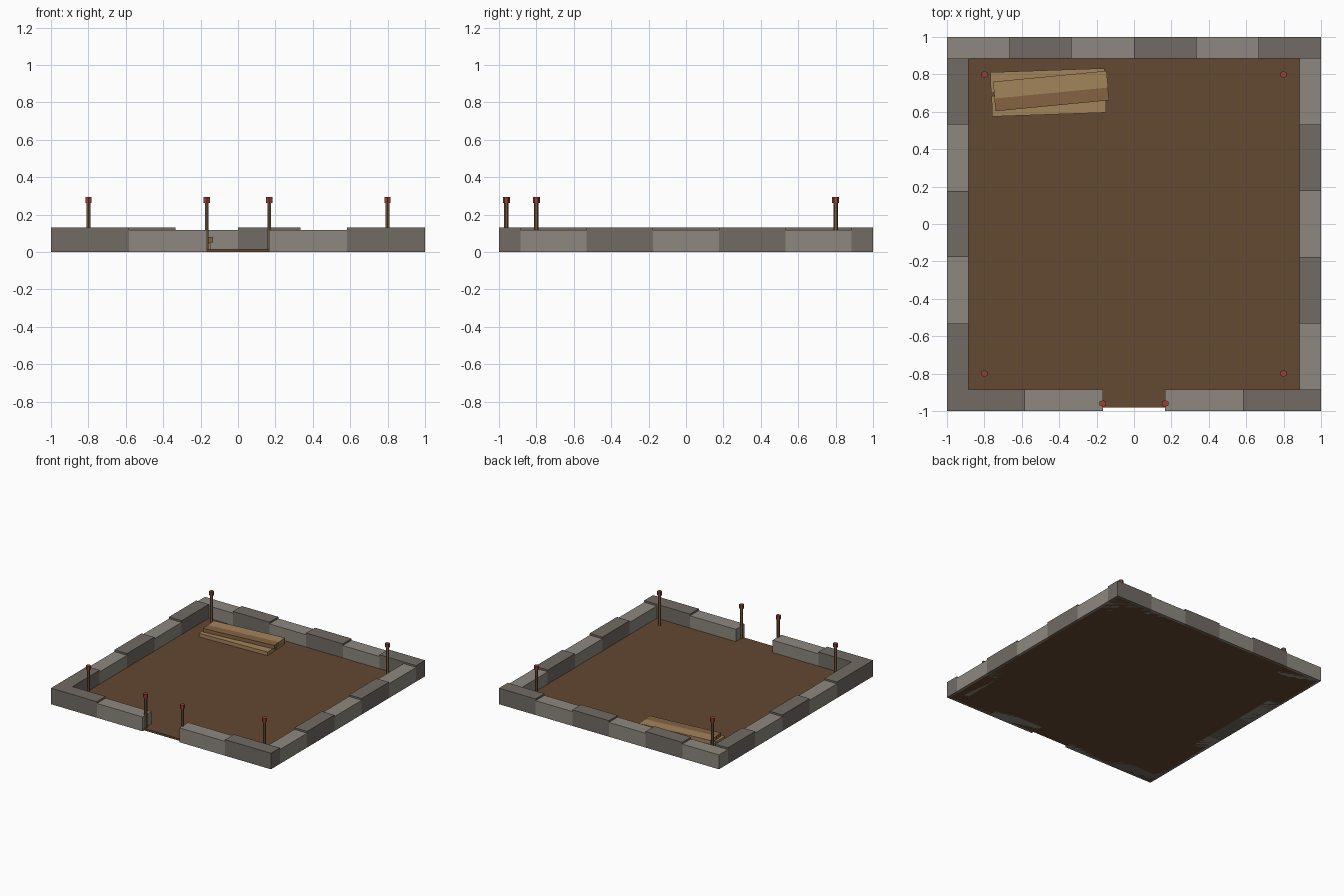
import bpy, math

if "Cube" in bpy.data.objects:
    bpy.data.objects.remove(bpy.data.objects["Cube"])


def material(name, rgb):
    m = bpy.data.materials.new(name)
    m.diffuse_color = (*rgb, 1)
    m.use_nodes = True
    m.node_tree.nodes["Principled BSDF"].inputs["Base Color"].default_value = m.diffuse_color
    return m


LIGHT = material("light_stone", (0.27, 0.25, 0.215))
DARK = material("dark_stone", (0.165, 0.145, 0.125))
EARTH = material("earth", (0.125, 0.065, 0.032))
WOOD = material("wood", (0.17, 0.10, 0.045))
PALE = material("pale_wood", (0.36, 0.23, 0.105))
MID = material("mid_wood", (0.235, 0.125, 0.055))
RED = material("red_paint", (0.33, 0.05, 0.04))


def box(name, x0, x1, y0, y1, z0, z1, mat, angle=0):
    bpy.ops.mesh.primitive_cube_add(
        size=1, location=((x0 + x1) / 2, (y0 + y1) / 2, (z0 + z1) / 2),
        rotation=(0, 0, math.radians(angle)))
    o = bpy.context.object
    o.name = name
    o.scale = (x1 - x0, y1 - y0, z1 - z0)
    o.data.materials.append(mat)
    return o


def stone(name, x0, x1, y0, y1, tall):
    box(name, x0, x1, y0, y1, 0, 0.132 if tall else 0.118, DARK if tall else LIGHT)


def prism(name, x, y, z0, z1, r, sides, mat):
    bpy.ops.mesh.primitive_cylinder_add(vertices=sides, radius=r, depth=z1 - z0,
                                        location=(x, y, (z0 + z1) / 2))
    o = bpy.context.object
    o.name = name
    o.data.materials.append(mat)


# Earth floor, reaching under the stones and through the doorway
box("earth_floor", -0.98, 0.98, -0.98, 0.98, 0, 0.017, EARTH)

# Foundation stones: back row, side rows, front row with doorway gap
IN = 0.885
for i in range(6):
    stone("back_stone", -1 + i / 3, -1 + (i + 1) / 3, IN, 1, i % 2 == 1)
step = 2 * IN / 5
for i in range(5):
    y = -IN + i * step
    stone("left_stone", -1, -IN, y, y + step, i % 2 == 0)
    stone("right_stone", IN, 1, y, y + step, i % 2 == 1)
for s in (-1, 1):
    for a, b, tall in ((0.583, 1, True), (0.167, 0.583, False)):
        x0, x1 = sorted((s * a, s * b))
        stone("front_stone", x0, x1, -1, -IN, tall)

# Survey stakes with red tops: four corners and two beside the doorway
for x, y in [(sx * 0.8, sy * 0.8) for sx in (-1, 1) for sy in (-1, 1)] + [(-0.167, -0.96), (0.167, -0.96)]:
    prism("stake", x, y, 0, 0.27, 0.012, 6, WOOD)
    prism("stake_top", x, y, 0.263, 0.295, 0.019, 6, RED)

# Plank stack: two layers, the upper one turned a little further
for i, (cx, cy, z, angle, mat) in enumerate((
        (-0.462, 0.767, 0.017, 2, PALE), (-0.455, 0.64, 0.017, 2, PALE),
        (-0.446, 0.745, 0.05, 5.5, PALE), (-0.44, 0.667, 0.05, 5.5, MID))):
    w = 0.11 if i < 3 else 0.07
    w = 0.11 if i < 2 else (0.09 if i == 2 else 0.07)
    box("plank", cx - 0.305, cx + 0.305, cy - w / 2, cy + w / 2, z, z + 0.03, mat, angle)
